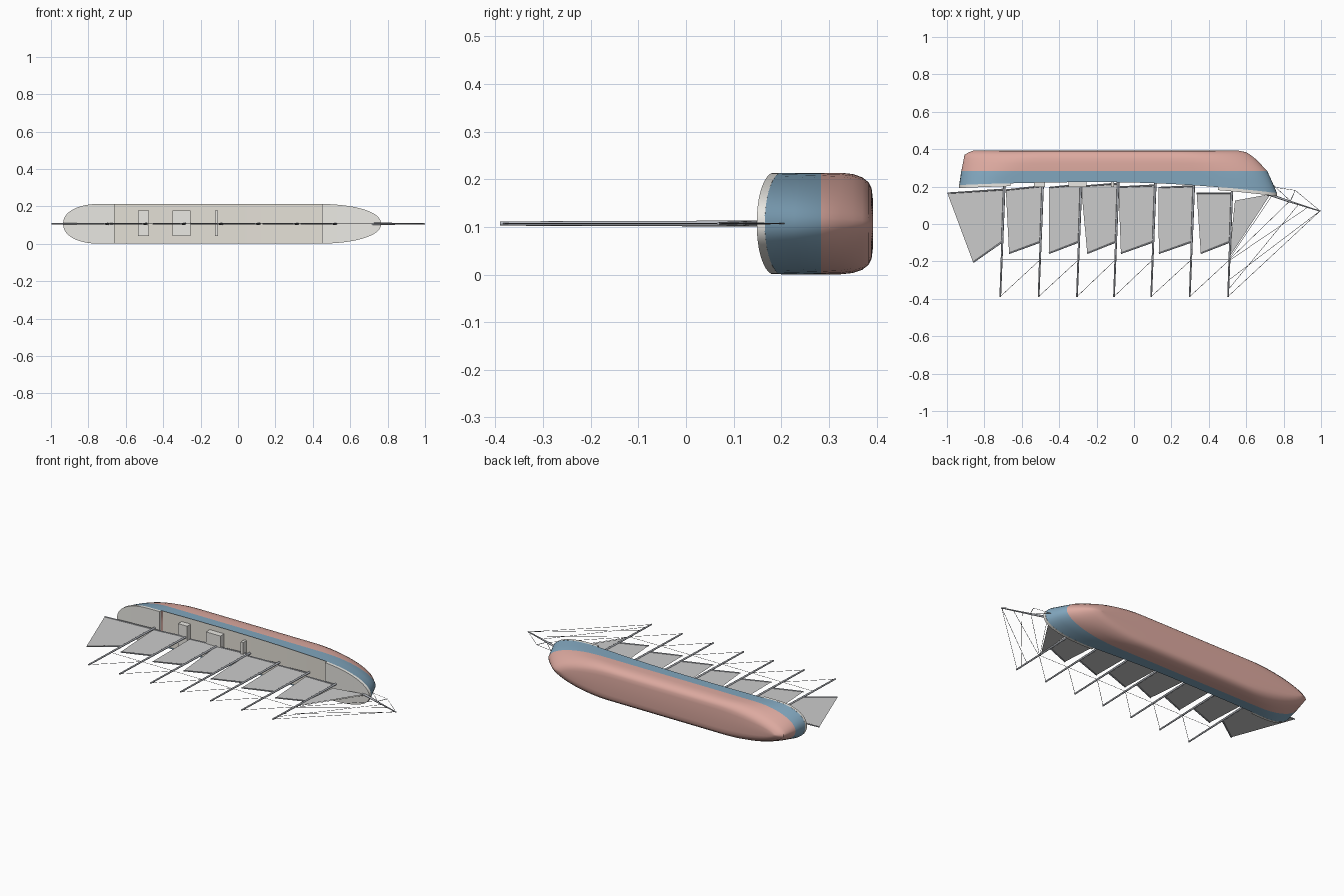
import bpy, bmesh, math
from mathutils import Vector

if "Cube" in bpy.data.objects:
    bpy.data.objects.remove(bpy.data.objects["Cube"])

ZC, HALF = 0.107, 0.1065      # centre line and half beam (ship lies on its side, deck facing -y)
KEEL = 0.392

def mat(name, c):
    m = bpy.data.materials.new(name)
    m.diffuse_color = (*c, 1)
    m.use_nodes = True
    m.node_tree.nodes["Principled BSDF"].inputs["Base Color"].default_value = m.diffuse_color
    return m

RED = mat("bottom_red", (0.72, 0.40, 0.35))
BLUE = mat("topside_blue", (0.22, 0.38, 0.51))
DECK = mat("deck_cream", (0.78, 0.75, 0.68))
PALE = mat("pale_cream", (0.82, 0.81, 0.77))
SAIL = mat("sail_cloth", (0.80, 0.80, 0.78))
SPAR = mat("spar_grey", (0.45, 0.47, 0.51))
ROPE = mat("rope_dark", (0.25, 0.25, 0.27))

def finish(name, bm, *mats, smooth=None):
    bmesh.ops.remove_doubles(bm, verts=bm.verts, dist=1e-5)
    bmesh.ops.recalc_face_normals(bm, faces=bm.faces)
    me = bpy.data.meshes.new(name)
    bm.to_mesh(me)
    bm.free()
    ob = bpy.data.objects.new(name, me)
    bpy.context.collection.objects.link(ob)
    for m in mats:
        me.materials.append(m)
    if smooth:
        bpy.context.view_layer.objects.active = ob
        ob.select_set(True)
        bpy.ops.object.shade_smooth_by_angle(angle=math.radians(smooth))
        ob.select_set(False)
    return ob

def lerp(pts, v):
    for (a, p), (b, q) in zip(pts, pts[1:]):
        if v <= b:
            return p + (q - p) * max(0, (v - a) / (b - a))
    return pts[-1][1]

# hull lines: sheer curve, end profiles, half width at any level t (0 sheer, 1 keel)
def sheer(x):
    d = x + 0.2
    return 0.224 - (0.06 * (d / 0.97) ** 2 if d > 0 else 0.017 * (d / 0.74) ** 2)

def ends(t):
    return (lerp([(0, -.935), (.9, -.905), (1, -.86)], t),
            lerp([(0, .765), (.5, .69), (.82, .635), (.95, .6), (1, .56)], t))

SECTION = [(0, 1), (.6, 1), (.75, .975), (.87, .91), (.95, .81), (.985, .69), (1, .5)]

def half(x, t):
    xs, xb = ends(t)
    la, lb, p = 0.2 + 0.2 * t, 0.35, 2.2 - 0.6 * t
    g = 1
    for d in ((x - xs) / la, (xb - x) / lb):
        d = min(max(d, 0), 1)
        g = min(g, (1 - (1 - d) ** p) ** (1 / p))
    return HALF * g * lerp(SECTION, t)

def stations(a, b, n=40):
    return [a + (b - a) * (0.5 - 0.5 * math.cos(math.pi * i / n)) for i in range(n + 1)]

# hull skin with red bottom and blue topsides
WL = 0.35     # level of the colour change
LEVELS = [0, .18, WL, .6, .75, .87, .95, .985, 1]
bm = bmesh.new()
for s in (1, -1):
    rows = []
    for t in LEVELS:
        row = []
        for x in stations(*ends(t)):
            y = sheer(x) + (0.283 - sheer(x)) * t / WL if t <= WL else \
                0.283 + (KEEL - 0.283) * (t - WL) / (1 - WL)
            row.append(bm.verts.new((x, y, ZC + s * half(x, t))))
        rows.append(row)
    rows.append([bm.verts.new((v.co.x, KEEL, ZC)) for v in rows[-1]])
    for k, (r, q) in enumerate(zip(rows, rows[1:])):
        for i in range(len(r) - 1):
            f = bm.faces.new((r[i], r[i + 1], q[i + 1], q[i]))
            f.material_index = 1 if k < 2 else 0
bmesh.ops.dissolve_degenerate(bm, edges=bm.edges, dist=1e-6)
finish("hull", bm, RED, BLUE, smooth=40)

# deck-shaped slabs that follow the sheer
def slab(name, a, b, top, bottom, m, inset=1.0):
    bm = bmesh.new()
    rings = []
    for x in stations(a, b, 24):
        h = half(x, 0) * inset
        rings.append([bm.verts.new((x, sheer(x) + dy, ZC + s * h))
                      for dy, s in ((top, 1), (top, -1), (bottom, -1), (bottom, 1))])
    for r, q in zip(rings, rings[1:]):
        for i in range(4):
            bm.faces.new((r[i], r[(i + 1) % 4], q[(i + 1) % 4], q[i]))
    bm.faces.new(rings[0])
    bm.faces.new(rings[-1])
    bmesh.ops.dissolve_degenerate(bm, edges=bm.edges, dist=1e-6)
    finish(name, bm, m, smooth=30)

slab("main_deck", -.66, .45, .010, .014, DECK, 0.99)
slab("poop_deck", -.935, -.66, -.015, 0.001, PALE)
slab("forecastle_deck", .45, .765, -.016, 0.001, PALE)

# deck houses
def box(name, x0, x1, y0, y1, z0, z1, m):
    bm = bmesh.new()
    bmesh.ops.create_cube(bm, size=1)
    for v in bm.verts:
        v.co = ((x0 + x1) / 2 + v.co.x * (x1 - x0), (y0 + y1) / 2 + v.co.y * (y1 - y0),
                (z0 + z1) / 2 + v.co.z * (z1 - z0))
    finish(name, bm, m)

for i, (a, b) in enumerate([(-.535, -.475), (-.35, -.255), (-.122, -.106)]):
    box(f"deck_house_{i + 1}", a, b, .198, .236, .043, .177, PALE)

# spars and ropes: tapered rods in the centre plane
def rod(name, a, b, r0, r1, m=SPAR, n=8):
    a, b = Vector((*a, ZC)), Vector((*b, ZC))
    bm = bmesh.new()
    bmesh.ops.create_cone(bm, cap_ends=True, segments=n, radius1=r0, radius2=r1,
                          depth=(b - a).length)
    q = (b - a).to_track_quat('Z', 'Y')
    for v in bm.verts:
        v.co = q @ v.co + (a + b) / 2
    finish(name, bm, m, smooth=50)

def rope(name, a, b):
    rod(name, a, b, .0011, .0011, ROPE, 4)

def sail(name, pts):
    bm = bmesh.new()
    bm.faces.new([bm.verts.new((x, y, ZC)) for x, y in pts])
    finish(name, bm, SAIL)

# masts: tip x, boom aft end, boom fore y, gaff aft end
MASTS = [(-.715, (-.998, .165), .185, (-.86, -.205)),
         (-.51, (-.685, .182), .203, (-.668, -.157)),
         (-.305, (-.455, .195), .212, (-.455, -.157)),
         (-.107, (-.283, .202), .217, (-.25, -.157)),
         (.092, (-.083, .198), .207, (-.07, -.157)),
         (.298, (.13, .195), .203, (.133, -.157)),
         (.503, (.335, .165), .165, (.357, -.157))]

def mast_x(tip, y):
    return tip + 0.022 * (y + 0.39) / 0.6

for i, (tip, boom, fy, gaff) in enumerate(MASTS):
    n = i + 1
    rod(f"mast_{n}", (mast_x(tip, .235), .235), (tip, -.39), .0065, .0045)
    tack, throat = (mast_x(tip, fy), fy), (mast_x(tip, -.095), -.095)
    rod(f"boom_{n}", tack, boom, .0045, .0035)
    rod(f"gaff_{n}", throat, gaff, .0045, .0035)
    sail(f"sail_{n}", [tack, boom, gaff, throat])
    if i < len(MASTS) - 1:
        nxt = MASTS[i + 1][0]
        rope(f"spring_stay_{n}", (mast_x(tip, -.192), -.192), (mast_x(nxt, -.192), -.192))
        rope(f"topmast_stay_{n}", (tip, -.388), (mast_x(nxt, -.192), -.192))

# bowsprit, jib and head rigging
rod("bowsprit", (.70, .165), (.84, .118), .007, .0055)
rod("jib_boom", (.83, .121), (.998, .068), .005, .003)
rod("dolphin_striker", (.835, .12), (.862, .18), .002, .0015)
sail("jib", [(.54, .125), (.73, .16), (.508, -.18)])
fore = MASTS[-1][0]
for i, (bx, by, my) in enumerate([(.74, .155, -.185), (.83, .12, -.19), (.93, .09, -.195),
                                  (.995, .07, -.30), (.995, .07, -.387), (.88, .105, -.35)]):
    rope(f"head_stay_{i + 1}", (bx, by), (mast_x(fore, my), my))
rope("bobstay", (.645, .30), (.84, .12))
rope("martingale_stay", (.995, .07), (.862, .18))
rope("martingale_backstay", (.862, .18), (.73, .20))
